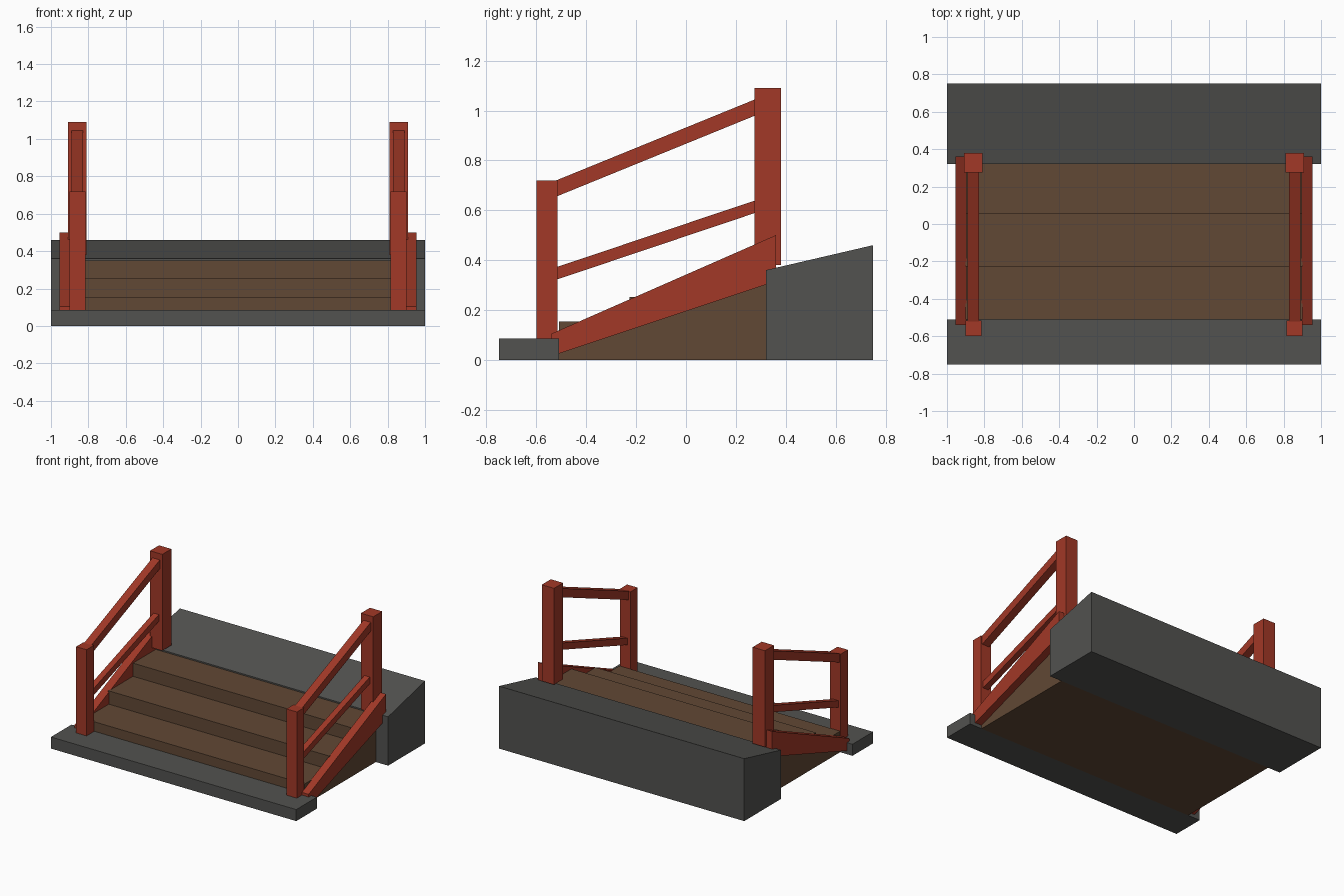
import bpy, bmesh

if "Cube" in bpy.data.objects:
    bpy.data.objects.remove(bpy.data.objects["Cube"])


def material(name, rgb):
    m = bpy.data.materials.new(name)
    m.diffuse_color = (*rgb, 1)
    m.use_nodes = True
    m.node_tree.nodes["Principled BSDF"].inputs["Base Color"].default_value = m.diffuse_color
    return m


STONE = material("stone", (0.085, 0.085, 0.08))
WOOD = material("brown_wood", (0.12, 0.065, 0.035))
RED = material("red_paint", (0.36, 0.04, 0.02))


def extrude_profile(name, profile, x0, x1, mat):
    """Side profile of (y, z) points extruded from x0 to x1."""
    bm = bmesh.new()
    face = bm.faces.new([bm.verts.new((x0, y, z)) for y, z in profile])
    ext = bmesh.ops.extrude_face_region(bm, geom=[face])["geom"]
    verts = [v for v in ext if isinstance(v, bmesh.types.BMVert)]
    bmesh.ops.translate(bm, verts=verts, vec=(x1 - x0, 0, 0))
    bmesh.ops.recalc_face_normals(bm, faces=bm.faces)
    me = bpy.data.meshes.new(name)
    bm.to_mesh(me)
    bm.free()
    me.materials.append(mat)
    ob = bpy.data.objects.new(name, me)
    bpy.context.collection.objects.link(ob)
    return ob


def rect(y0, y1, z0, z1):
    return [(y0, z0), (y1, z0), (y1, z1), (y0, z1)]


def beam(y0, y1, bottom, top):
    """Sloped bar: (front, back) heights of its lower and upper edges."""
    return [(y0, bottom[0]), (y1, bottom[1]), (y1, top[1]), (y0, top[0])]


# Stone landing in front and sloped stone block behind
extrude_profile("front_landing", rect(-0.75, -0.51, 0, 0.085), -1, 1, STONE)
extrude_profile("back_landing", beam(0.32, 0.75, (0, 0), (0.36, 0.46)), -1, 1, STONE)

# Three wooden steps in one stair profile
stairs = [(0.32, 0), (-0.51, 0)]
edges = [-0.51, -0.226, 0.055, 0.32]
for i, z in enumerate((0.155, 0.253, 0.35)):
    stairs += [(edges[i], z), (edges[i + 1], z)]
extrude_profile("steps", stairs, -0.9, 0.9, WOOD)

# Railing parts: profile and distance range from the centre line
railing = {
    "stringer": (beam(-0.54, 0.36, (0.015, 0.315), (0.105, 0.5)), 0.895, 0.955),
    "front_post": (rect(-0.6, -0.515, 0.085, 0.72), 0.815, 0.9),
    "back_post": (rect(0.275, 0.38, 0.38, 1.09), 0.81, 0.91),
    "hand_rail": (beam(-0.525, 0.285, (0.653, 0.983), (0.718, 1.048)), 0.83, 0.89),
    "middle_rail": (beam(-0.525, 0.285, (0.32, 0.592), (0.37, 0.642)), 0.838, 0.882),
}
for side, s in (("left", -1), ("right", 1)):
    for name, (profile, a, b) in railing.items():
        extrude_profile(f"{side}_{name}", profile, s * a, s * b, RED)
